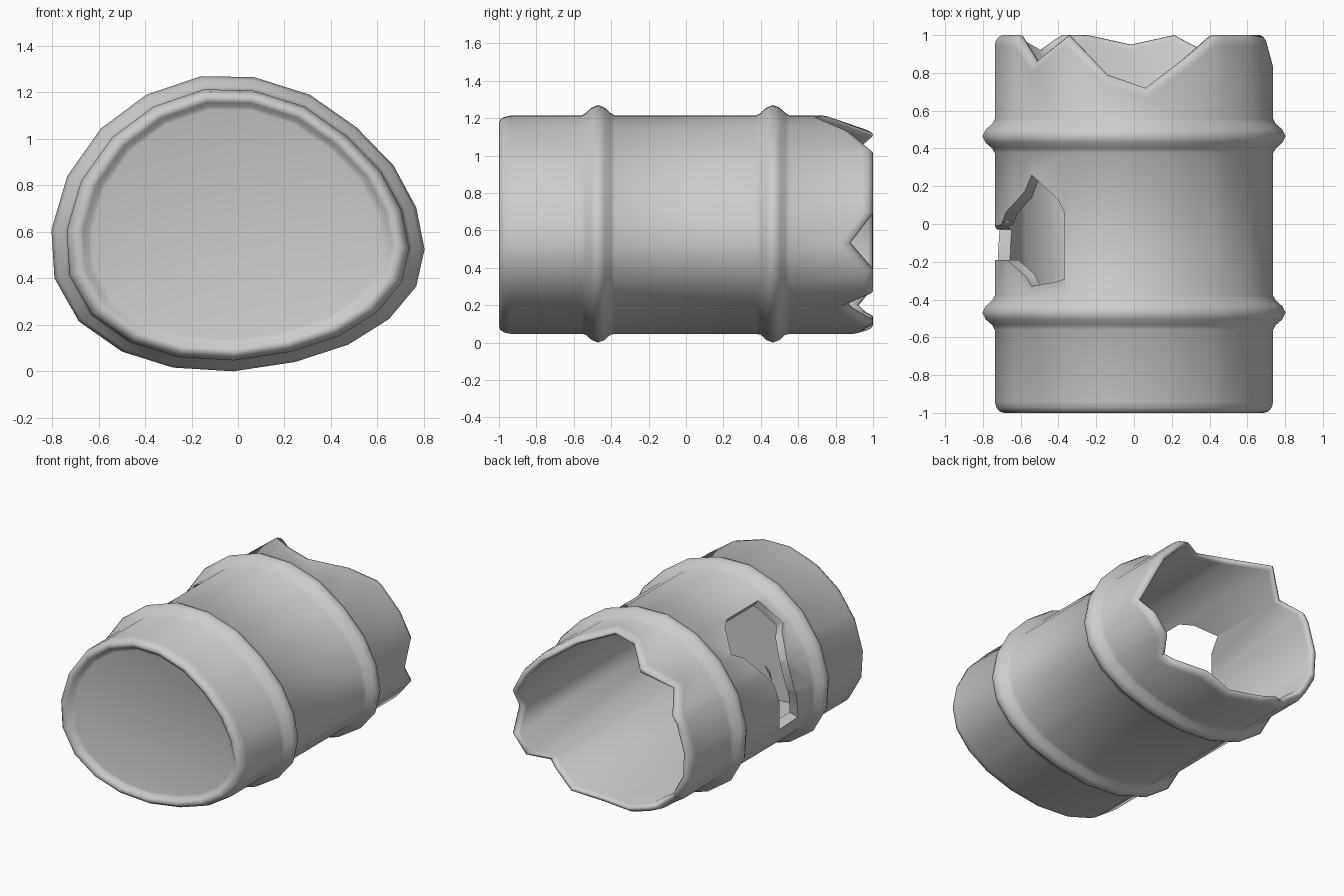
import bpy, bmesh, math

if "Cube" in bpy.data.objects:
    bpy.data.objects.remove(bpy.data.objects["Cube"])

C = (0.0, 0.635)      # axis of the barrel in (x, z)
BODY, INNER = 0.918, 0.835
DROP = 0.005          # the body sits slightly lower than the hoops

# lopsided 20-sided cross-section at the height of the hoops (x, z)
section = [(-.16, 1.27), (.07, 1.266), (.31, 1.19), (.51, 1.05), (.67, .885),
           (.767, .705), (.803, .525), (.767, .365), (.65, .225), (.475, .115),
           (.245, .04), (-.02, .0), (-.28, .016), (-.50, .085), (-.685, .215),
           (-.79, .40), (-.803, .61), (-.735, .84), (-.59, 1.045), (-.395, 1.19)]

# broken rim: (x, z, y) at each tip and notch
rim = [(.06, 1.21, .72), (.26, 1.15, .88), (.43, 1.04, 1), (.72, .70, 1),
       (.73, .55, .88), (.71, .42, 1), (.64, .28, 1), (.51, .18, .86),
       (.20, .08, 1), (-.02, .05, .95), (-.22, .06, 1), (-.41, .10, 1),
       (-.53, .17, .92), (-.65, .30, 1), (-.73, .60, 1), (-.64, .88, 1),
       (-.50, 1.03, .86), (-.33, 1.14, 1), (-.15, 1.21, .79)]

# hole in the left wall: (x, y, z) on the surface
hole = [(-.365, .06, 1.13), (-.365, -.29, 1.13), (-.535, -.33, 1.0),
        (-.67, -.19, .82), (-.735, -.19, .62), (-.72, -.24, .41),
        (-.715, -.03, .39), (-.73, -.02, .50), (-.715, 0, .73), (-.535, .26, 1.0)]

TAU = 2 * math.pi


def angle(x, z):
    return math.atan2(z - C[1], x - C[0]) % TAU


corners = sorted((angle(x, z), x, z) for x, z in section)
tips = []
for x, z, y in rim:
    a = angle(x, z)
    near = min(corners, key=lambda c: abs(c[0] - a))[0]
    tips.append((near if abs(near - a) < .07 else a, y))
tips.sort()


def bracket(table, a):
    """Neighbouring entries around angle a, on a closed loop."""
    for i in range(len(table)):
        p, q = table[i - 1], table[i]
        span = (q[0] - p[0]) % TAU
        off = (a - p[0]) % TAU
        if off <= span:
            return p, q, off / span


def outline(a):
    p, q, _ = bracket(corners, a)
    dx, dz = math.cos(a), math.sin(a)
    ex, ez = q[1] - p[1], q[2] - p[2]
    px, pz = p[1] - C[0], p[2] - C[1]
    r = (px * ez - pz * ex) / (dx * ez - dz * ex)
    return r * dx, r * dz


def rim_y(a):
    p, q, t = bracket(tips, a)
    return p[1] + t * (q[1] - p[1])


angles = sorted({round(t[0], 6) for t in corners} | {round(t[0], 6) for t in tips})
cols = [(outline(a), rim_y(a)) for a in angles]


# barrel shell: rows are (y, scale, measured from rim?)
def hoop(y):
    return [(y - .09, BODY, 0), (y - .065, .935, 0), (y - .035, .978, 0), (y, 1, 0),
            (y + .035, .978, 0), (y + .065, .935, 0), (y + .09, BODY, 0)]


# recessed front end with a rolled edge
rows = [(-.965, .78, 0), (-.97, .805, 0), (-.99, .83, 0), (-1, .855, 0),
        (-.993, .885, 0), (-.973, .907, 0), (-.94, BODY, 0)]
rows += hoop(-.47) + hoop(.465)
# rolled broken rim, inner wall, inner end
rows += [(-.055, BODY, 1), (-.03, .911, 1), (-.01, .893, 1), (0, .87, 1),
         (-.004, .85, 1), (-.03, INNER, 1), (-.92, INNER, 0)]

bm = bmesh.new()
rings = []
for y, s, from_rim in rows:
    drop = DROP if s < .93 else 0
    rings.append([bm.verts.new((C[0] + p[0] * s, y + (ry if from_rim else 0),
                                C[1] - drop + p[1] * s)) for p, ry in cols])
n = len(cols)
for r0, r1 in zip(rings, rings[1:]):
    for i in range(n):
        j = (i + 1) % n
        bm.faces.new((r0[i], r0[j], r1[j], r1[i]))
bm.faces.new(rings[0])     # closed front end
bm.faces.new(rings[-1])    # inner face of that end
bmesh.ops.recalc_face_normals(bm, faces=bm.faces)


def make_object(name, bm):
    me = bpy.data.meshes.new(name)
    bm.to_mesh(me)
    bm.free()
    ob = bpy.data.objects.new(name, me)
    bpy.context.collection.objects.link(ob)
    return ob


barrel = make_object("broken_barrel", bm)

# cutter for the jagged hole, tapering towards the axis
bm = bmesh.new()
loops = [[bm.verts.new((x * s, y, C[1] + (z - C[1]) * s)) for x, y, z in hole]
         for s in (.55, 1.25)]
m = len(hole)
for i in range(m):
    j = (i + 1) % m
    bm.faces.new((loops[0][i], loops[0][j], loops[1][j], loops[1][i]))
for lp in loops:
    bm.faces.new(lp)
bmesh.ops.triangulate(bm, faces=bm.faces)
bmesh.ops.recalc_face_normals(bm, faces=bm.faces)
cutter = make_object("hole_cutter", bm)
cutter.hide_render = True

mod = barrel.modifiers.new("hole", 'BOOLEAN')
mod.operation = 'DIFFERENCE'
mod.solver = 'EXACT'
mod.object = cutter
bpy.context.view_layer.objects.active = barrel
barrel.select_set(True)
cutter.select_set(False)
bpy.ops.object.modifier_apply(modifier=mod.name)
bpy.data.objects.remove(cutter)
bpy.ops.object.shade_smooth_by_angle(angle=math.radians(65))
